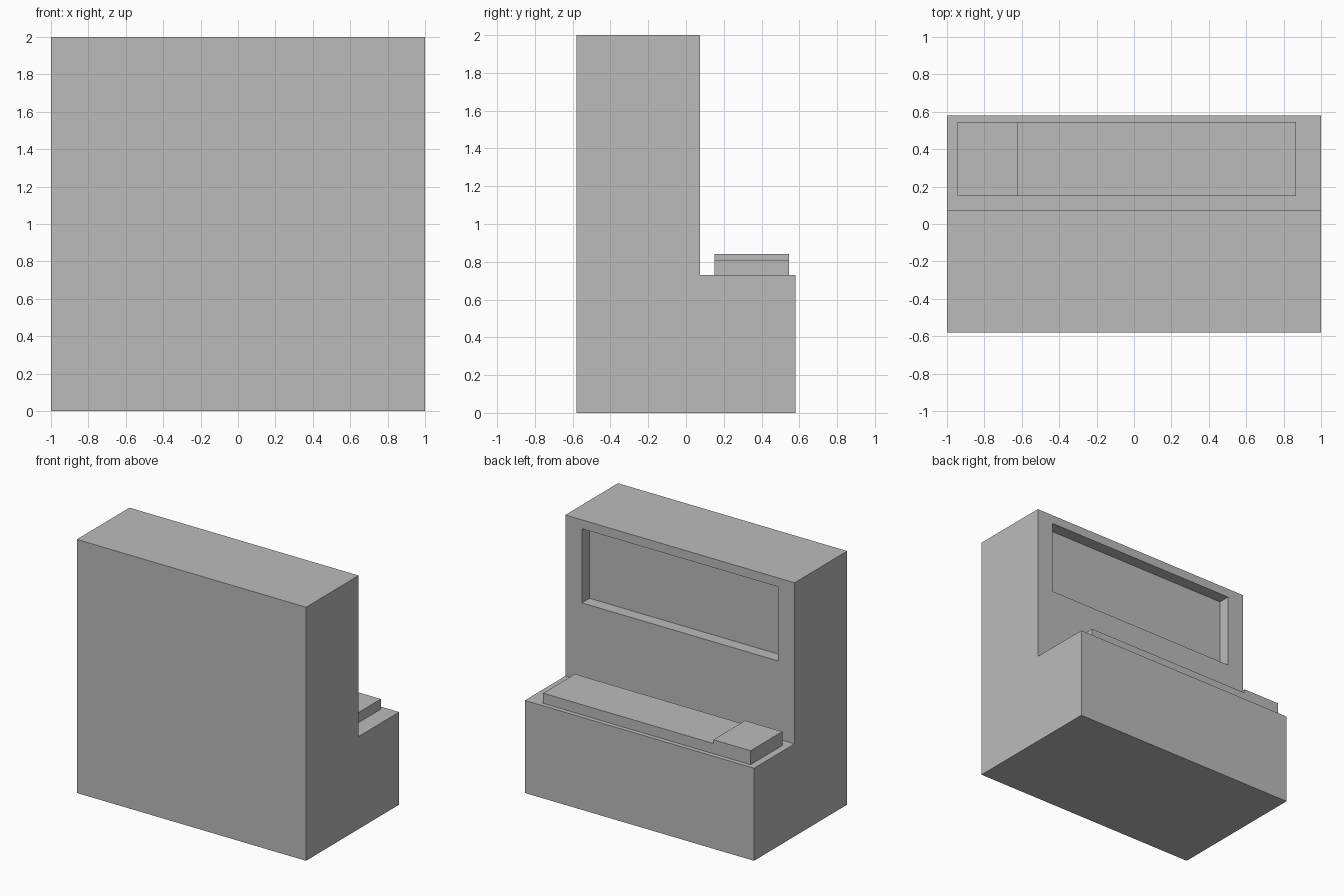
import bpy
import bmesh
from mathutils import Vector

if "Cube" in bpy.data.objects:
    bpy.data.objects.remove(bpy.data.objects["Cube"])

grey = bpy.data.materials.new("plain grey")
grey.diffuse_color = (0.5, 0.5, 0.5, 1)
grey.use_nodes = True
grey.node_tree.nodes["Principled BSDF"].inputs["Base Color"].default_value = grey.diffuse_color


def prism(name, profile, sweep):
    """Extrude a closed 3D profile along a sweep vector."""
    bm = bmesh.new()
    face = bm.faces.new([bm.verts.new(p) for p in profile])
    out = bmesh.ops.extrude_face_region(bm, geom=[face], use_keep_orig=True)
    verts = [v for v in out["geom"] if isinstance(v, bmesh.types.BMVert)]
    bmesh.ops.translate(bm, verts=verts, vec=Vector(sweep))
    bmesh.ops.recalc_face_normals(bm, faces=bm.faces)
    mesh = bpy.data.meshes.new(name)
    bm.to_mesh(mesh)
    bm.free()
    mesh.materials.append(grey)
    obj = bpy.data.objects.new(name, mesh)
    bpy.context.collection.objects.link(obj)
    return obj


# L-shaped body: tall front slab with a low bench behind it
HALF_Y, WALL_Y, BENCH_Z = 0.58, 0.075, 0.73
body = prism("body", [(-1, y, z) for y, z in [
    (-HALF_Y, 0), (HALF_Y, 0), (HALF_Y, BENCH_Z),
    (WALL_Y, BENCH_Z), (WALL_Y, 2), (-HALF_Y, 2)]], (2, 0, 0))

# Shallow rectangular recess in the wall above the bench
RECESS_X, RECESS_LOW, RECESS_HIGH, DEPTH = 0.855, 1.345, 1.93, 0.095
cutter = prism("recess_cutter", [(x, WALL_Y - DEPTH, z) for x, z in [
    (-RECESS_X, RECESS_LOW), (RECESS_X, RECESS_LOW),
    (RECESS_X, RECESS_HIGH), (-RECESS_X, RECESS_HIGH)]], (0, DEPTH + 0.1, 0))
cutter.hide_render = True
cutter.hide_set(True)
cut = body.modifiers.new("recess", "BOOLEAN")
cut.operation = "DIFFERENCE"
cut.solver = "EXACT"
cut.object = cutter

# Long pad on the bench with a raised block at one end
prism("bench_pad", [(x, 0.15, z) for x, z in [
    (-0.945, BENCH_Z), (0.865, BENCH_Z), (0.865, 0.81),
    (-0.62, 0.81), (-0.62, 0.84), (-0.945, 0.84)]], (0, 0.395, 0))
